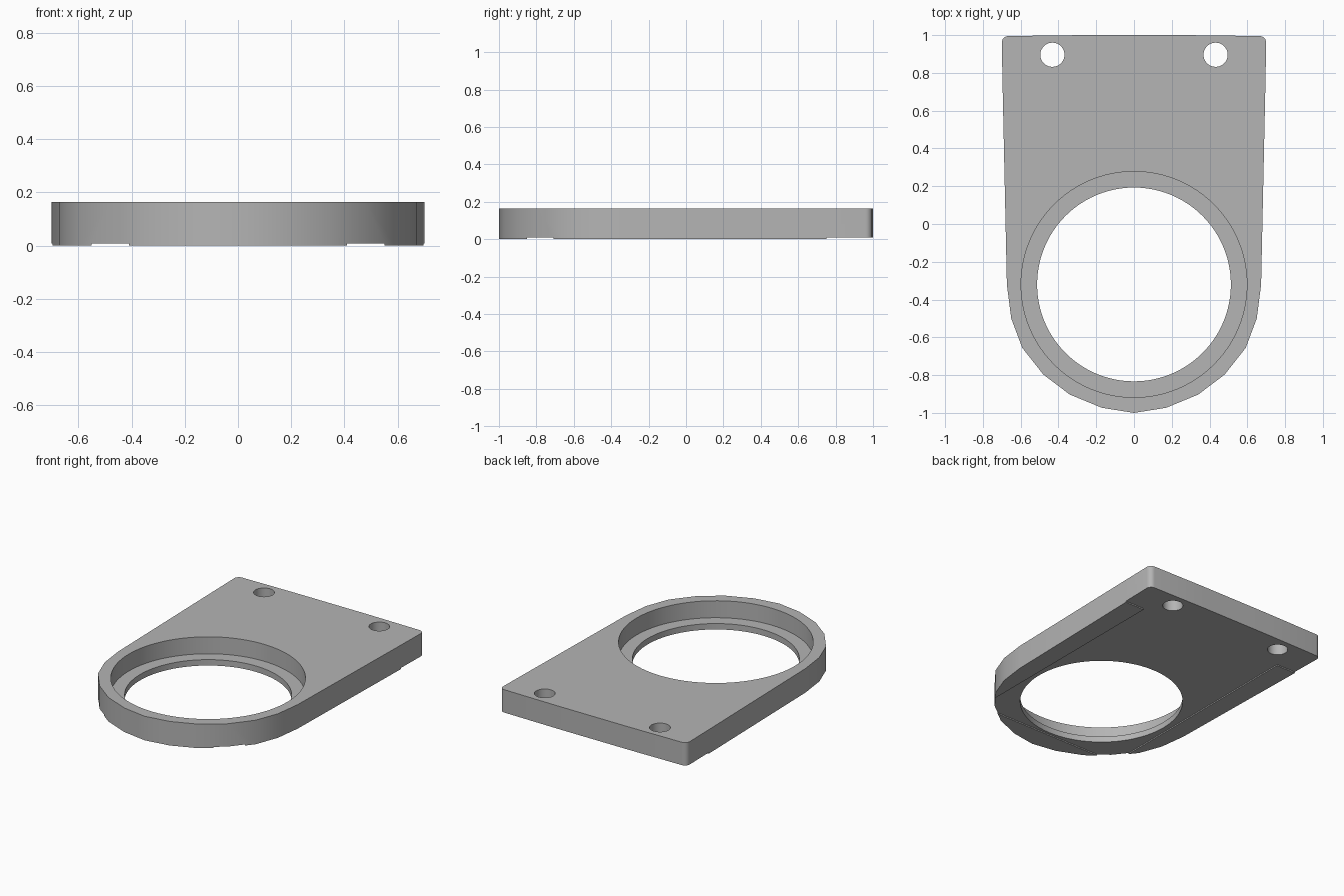
import bpy
import bmesh
import math

cube = bpy.data.objects.get("Cube")
if cube:
    bpy.data.objects.remove(cube, do_unlink=True)

HEIGHT = 0.163
RING_Y = -0.32      # centre of the round opening
LEDGE_Z = 0.048     # floor of the ring recess
FOOT = 0.008        # depth of the relief underneath

grey = bpy.data.materials.new("plain grey")
grey.use_nodes = True
GREY = (0.46, 0.46, 0.46, 1)
grey.diffuse_color = GREY
grey.node_tree.nodes["Principled BSDF"].inputs["Base Color"].default_value = GREY


def prism(name, points, z0, z1):
    """Extrude a flat outline between two heights."""
    bm = bmesh.new()
    face = bm.faces.new([bm.verts.new((x, y, z0)) for x, y in points])
    top = bmesh.ops.extrude_face_region(bm, geom=[face])["geom"]
    bmesh.ops.translate(bm, vec=(0, 0, z1 - z0),
                        verts=[g for g in top if isinstance(g, bmesh.types.BMVert)])
    bmesh.ops.recalc_face_normals(bm, faces=bm.faces)
    mesh = bpy.data.meshes.new(name)
    bm.to_mesh(mesh)
    bm.free()
    mesh.materials.append(grey)
    obj = bpy.data.objects.new(name, mesh)
    bpy.context.collection.objects.link(obj)
    return obj


def circle(cx, cy, r, n):
    return [(cx + r * math.cos(math.tau * i / n), cy + r * math.sin(math.tau * i / n))
            for i in range(n)]


def rect(x, y0, y1):
    return [(-x, y0), (x, y0), (x, y1), (-x, y1)]


# Plate outline: faceted round nose, tapering side, rounded back corner, slight crown
half = [(0.17, -0.973), (0.34, -0.903), (0.48, -0.797), (0.592, -0.655),
        (0.65, -0.5), (0.673, -0.32), (0.682, 0.1), (0.695, 0.7)]
half += [(0.665 + 0.035 * math.cos(a), 0.96 + 0.035 * math.sin(a))
         for a in (math.pi / 2 * i / 6 for i in range(7))]
half.append((0.27, 1.0))
outline = [(0, -1)] + half + [(-x, y) for x, y in reversed(half)]
plate = prism("mounting_plate", outline, 0, HEIGHT)

# Opening, ring recess, screw holes and the relief between the feet
cutters = [
    prism("opening_cutter", circle(0, RING_Y, 0.513, 96), -0.1, 0.3),
    prism("recess_cutter", circle(0, RING_Y, 0.598, 96), LEDGE_Z, 0.3),
    prism("middle_relief_cutter", rect(0.55, -0.85, 0.8), -0.1, FOOT),
    prism("back_relief_cutter", rect(0.9, 0.75, 1.1), -0.1, FOOT),
]
for side in (-1, 1):
    cutters.append(prism("screw_hole_cutter", circle(side * 0.432, 0.896, 0.064, 40), -0.1, 0.3))

bpy.ops.object.select_all(action="DESELECT")
bpy.context.view_layer.objects.active = plate
plate.select_set(True)
for cutter in cutters:
    cutter.hide_render = True
    mod = plate.modifiers.new("cut", "BOOLEAN")
    mod.operation = "DIFFERENCE"
    mod.solver = "EXACT"
    mod.object = cutter
    bpy.ops.object.modifier_apply(modifier=mod.name)
    bpy.data.objects.remove(cutter, do_unlink=True)

bpy.ops.object.shade_smooth_by_angle(angle=math.radians(30))
